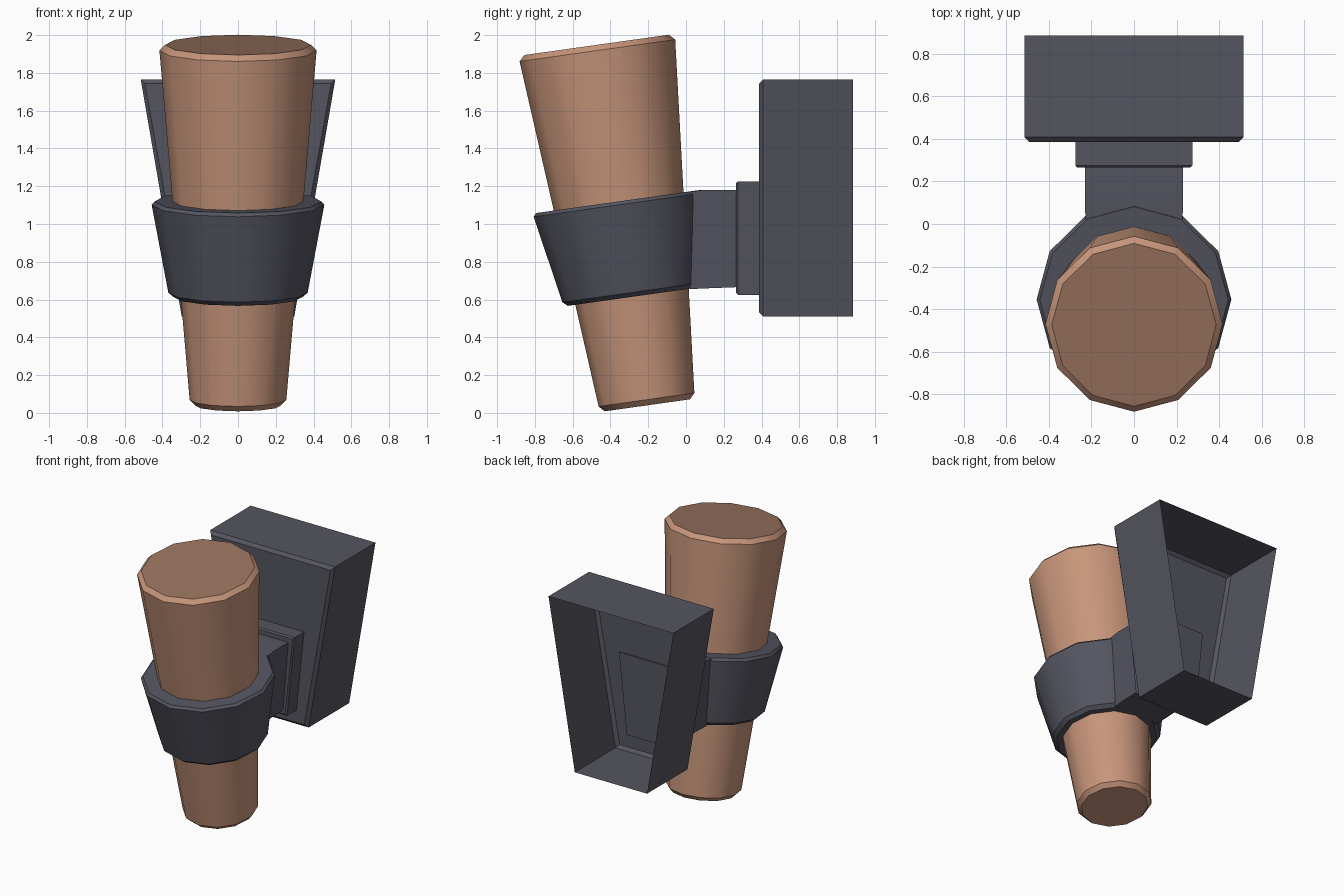
import bpy, bmesh
from math import sin, cos, pi, radians
from mathutils import Matrix, Vector

cube = bpy.data.objects.get("Cube")
if cube:
    bpy.data.objects.remove(cube, do_unlink=True)


def material(name, rgb):
    m = bpy.data.materials.new(name)
    m.use_nodes = True
    m.diffuse_color = (*rgb, 1)
    m.node_tree.nodes["Principled BSDF"].inputs["Base Color"].default_value = (*rgb, 1)
    return m


WOOD = material("wood", (0.57, 0.30, 0.195))
WOOD_END = material("wood_end", (0.32, 0.17, 0.11))
IRON = material("dark_iron", (0.09, 0.09, 0.118))


def loft(name, rings, mats, cap_end=True):
    """Skin a list of equal-length point rings into one object."""
    bm = bmesh.new()
    loops = [[bm.verts.new(p) for p in ring] for ring in rings]
    n = len(loops[0])
    for a, b in zip(loops, loops[1:]):
        for i in range(n):
            j = (i + 1) % n
            bm.faces.new((a[i], a[j], b[j], b[i]))
    bm.faces.new(loops[0][::-1])
    if cap_end:
        end = bm.faces.new(loops[-1])
        end.material_index = len(mats) - 1
    bmesh.ops.recalc_face_normals(bm, faces=bm.faces)
    mesh = bpy.data.meshes.new(name)
    bm.to_mesh(mesh)
    bm.free()
    for m in mats:
        mesh.materials.append(m)
    obj = bpy.data.objects.new(name, mesh)
    bpy.context.collection.objects.link(obj)
    bpy.ops.object.select_all(action='DESELECT')
    obj.select_set(True)
    bpy.context.view_layer.objects.active = obj
    bpy.ops.object.shade_smooth_by_angle(angle=radians(33))
    return obj


# Shared leaning axis of the torch and its holder
TILT = Matrix.Translation((0, -0.205, 0.04)) @ Matrix.Rotation(radians(8), 4, 'X')


def leaning_ring(radius, height):
    return [TILT @ Vector((radius * cos(k * pi / 6), radius * sin(k * pi / 6), height))
            for k in range(12)]


def trapezoid(y, bottom, top, half_bottom, half_top, inset=0.0):
    b, t = half_bottom - inset, half_top - inset
    low, high = bottom + inset, top - inset
    return [(-b, y, low), (b, y, low), (t, y, high), (-t, y, high)]


# Torch shaft with chamfered ends
loft("torch_shaft", [leaning_ring(r, h) for r, h in
                     ((0.228, 0), (0.256, 0.03), (0.416, 1.897), (0.386, 1.927))],
     [WOOD, WOOD_END])

# Tapered collar around the shaft
loft("holder_collar", [leaning_ring(r, h) for r, h in
                       ((0.343, 0.58), (0.369, 0.603), (0.457, 1.072), (0.442, 1.09))],
     [IRON])

# Arm joining the collar to the wall mount
loft("holder_arm", [trapezoid(0.02, 0.655, 1.171, 0.184, 0.228),
                    trapezoid(0.10, 0.659, 1.181, 0.186, 0.23),
                    trapezoid(0.28, 0.666, 1.181, 0.186, 0.23)], [IRON])

# Small mounting pad, its back just through the wall plate
pad = (0.625, 1.225, 0.212, 0.275)
loft("mount_pad", [trapezoid(0.265, *pad, 0.01), trapezoid(0.275, *pad),
                   trapezoid(0.396, *pad)], [IRON])

# Hollow wall mount, open at the back
shell = (0.51, 1.765, 0.298, 0.515)
loft("wall_mount", [trapezoid(0.386, *shell, 0.022), trapezoid(0.408, *shell),
                    trapezoid(0.885, *shell)], [IRON], cap_end=False)
